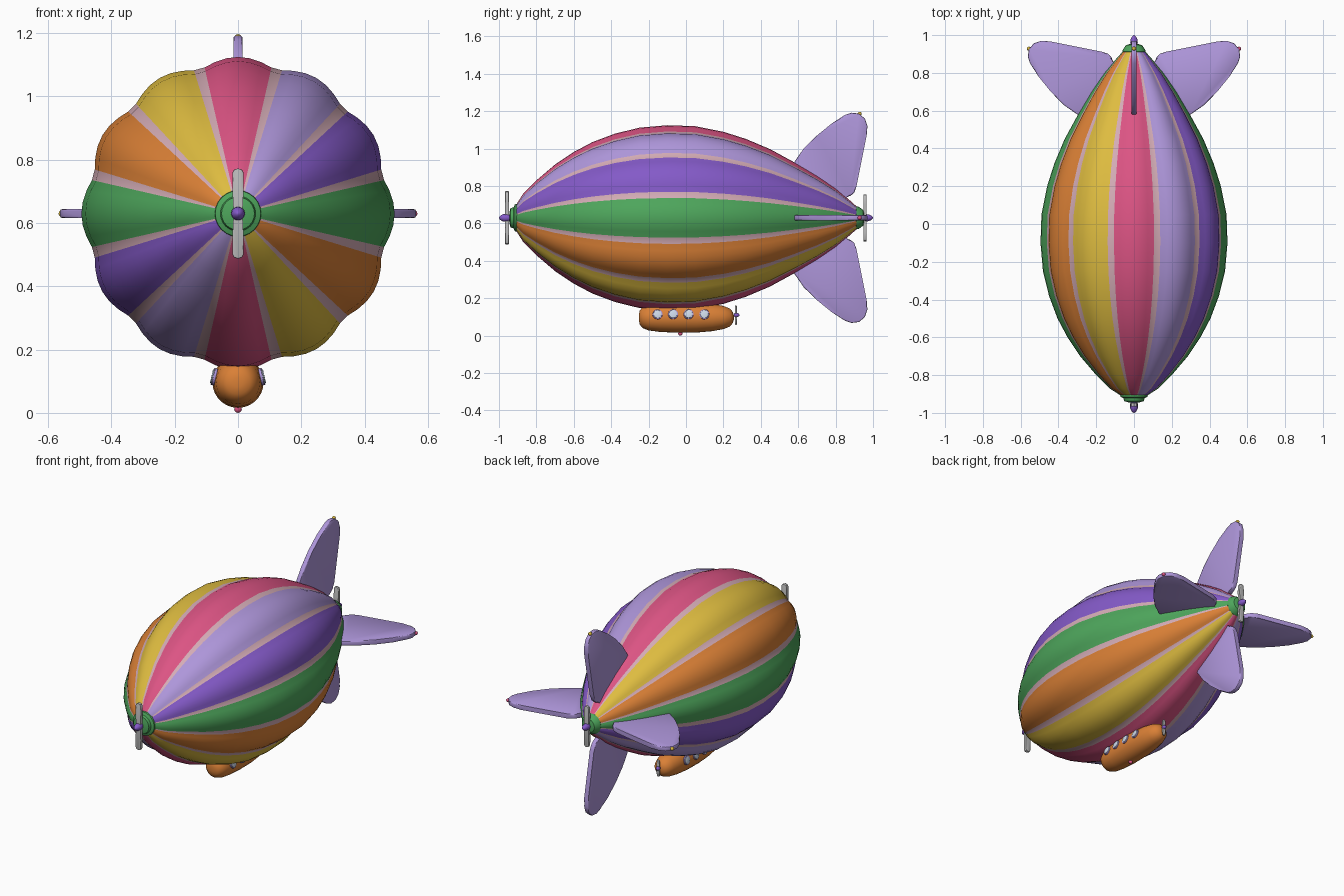
import bpy, bmesh, math
from mathutils import Vector

if "Cube" in bpy.data.objects:
    bpy.data.objects.remove(bpy.data.objects["Cube"])

AXIS = 0.63  # height of the envelope centre line


def material(name, rgb):
    lin = [(c / 255 / 12.92) if c < 11 else ((c / 255 + 0.055) / 1.055) ** 2.4 for c in rgb]
    m = bpy.data.materials.new(name)
    m.diffuse_color = (*lin, 1)
    m.use_nodes = True
    m.node_tree.nodes["Principled BSDF"].inputs["Base Color"].default_value = m.diffuse_color
    return m


PINK = material("pink", (220, 84, 132))
LAVENDER = material("lavender", (174, 150, 218))
PURPLE = material("purple", (132, 90, 200))
GREEN = material("green", (78, 166, 92))
ORANGE = material("orange", (218, 128, 54))
YELLOW = material("yellow", (222, 188, 64))
SEAM = material("seam_rose", (212, 172, 182))
GREY = material("light_grey", (188, 188, 188))
PANE = material("pale_glass", (208, 220, 236))


def finish(name, bm, mats, angle=35):
    bmesh.ops.recalc_face_normals(bm, faces=bm.faces)
    me = bpy.data.meshes.new(name)
    bm.to_mesh(me)
    bm.free()
    for m in mats:
        me.materials.append(m)
    ob = bpy.data.objects.new(name, me)
    bpy.context.collection.objects.link(ob)
    bpy.ops.object.select_all(action='DESELECT')
    ob.select_set(True)
    bpy.context.view_layer.objects.active = ob
    bpy.ops.object.shade_smooth_by_angle(angle=math.radians(angle))
    return ob


def loft(name, profile, angles, mats, zc=AXIS, swell=lambda i: 1, mat_rule=lambda i: 0, angle=35):
    """Revolve (y, radius) points round the y axis, closing both ends."""
    bm = bmesh.new()
    rings = [[bm.verts.new((r * swell(i) * math.sin(a), y, zc + r * swell(i) * math.cos(a)))
              for i, a in enumerate(angles)] for y, r in profile]
    n = len(angles)
    for p, q in zip(rings, rings[1:]):
        for i in range(n):
            f = bm.faces.new((p[i], p[(i + 1) % n], q[(i + 1) % n], q[i]))
            f.material_index = mat_rule(i)
    bm.faces.new(rings[0])
    bm.faces.new(rings[-1])
    return finish(name, bm, mats, angle)


def turn(name, profile, mat, zc=AXIS, n=24):
    return loft(name, profile, [2 * math.pi * i / n for i in range(n)], [mat], zc)


def plate(name, outline, place, thick, mat, bevel):
    """Flat plate from a 2D outline; place(u, v, w) maps to 3D."""
    bm = bmesh.new()
    lo, hi = [[bm.verts.new(place(u, v, w)) for u, v in outline] for w in (-thick / 2, thick / 2)]
    caps = [bm.faces.new(lo), bm.faces.new(hi)]
    rim = [e for f in caps for e in f.edges]
    n = len(lo)
    for i in range(n):
        bm.faces.new((lo[i], lo[(i + 1) % n], hi[(i + 1) % n], hi[i]))
    bmesh.ops.bevel(bm, geom=rim, offset=bevel, segments=2, affect='EDGES', profile=0.5)
    return finish(name, bm, [mat])


def ball(name, loc, r, mat):
    bm = bmesh.new()
    bmesh.ops.create_uvsphere(bm, u_segments=12, v_segments=8, radius=r)
    bmesh.ops.translate(bm, verts=bm.verts, vec=loc)
    return finish(name, bm, [mat], 60)


# Envelope: twelve bulging gores with narrow seam bands between them
hull = [(-0.925, 0.04), (-0.905, 0.075), (-0.87, 0.13), (-0.8, 0.2), (-0.7, 0.285), (-0.6, 0.352),
        (-0.5, 0.405), (-0.38, 0.45), (-0.25, 0.482), (-0.1, 0.495), (0.05, 0.49), (0.2, 0.46),
        (0.32, 0.422), (0.45, 0.367), (0.58, 0.296), (0.7, 0.225), (0.8, 0.157), (0.88, 0.09), (0.935, 0.04)]
STEPS, HALF = 6, 2.1
angles, bulge = [], []
for g in range(12):
    for k in range(STEPS + 1):
        t = k / STEPS
        angles.append(math.radians(30 * g - 15 + HALF + (30 - 2 * HALF) * t))
        bulge.append(0.957 + 0.043 * math.sin(math.pi * t))
loft("envelope", hull, angles, [PINK, LAVENDER, PURPLE, GREEN, ORANGE, YELLOW, SEAM],
     swell=lambda i: bulge[i],
     mat_rule=lambda i: 6 if i % (STEPS + 1) == STEPS else (i // (STEPS + 1)) % 6, angle=40)

# Nose and tail caps
turn("nose_cap", [(-0.885, 0.07), (-0.9, 0.074), (-0.915, 0.072), (-0.922, 0.056), (-0.938, 0.052), (-0.944, 0.03)], GREEN)
turn("tail_cap", [(0.9, 0.056), (0.912, 0.062), (0.925, 0.058), (0.947, 0.042), (0.952, 0.025)], GREEN)


# Propellers: a two-ended blade and a rounded hub
def propeller(name, y, z, half, width, sgn, hub_r, hub_len):
    w = width / 2
    side = [(w * 0.6, 0), (w, half * 0.55), (w, half - w * 0.8), (w * 0.7, half - w * 0.25), (0, half)]
    top = side + [(-u, v) for u, v in side[-2:0:-1]]
    outline = top + [(-u, -v) for u, v in top]
    plate(name + "_blades", outline, lambda u, v, d: (u, y + d, z + v), 0.016 * half / 0.14 + 0.003, GREY, 0.003)
    prof = [(y + sgn * hub_len * (t - 0.35), hub_r * s) for t, s in
            ((0, 0.6), (0.15, 0.85), (0.4, 1), (0.65, 0.9), (0.85, 0.6), (0.96, 0.3), (1, 0.05))]
    turn(name + "_hub", prof, PURPLE, z, 16)


propeller("nose_propeller", -0.957, AXIS, 0.143, 0.036, -1, 0.022, 0.066)
propeller("tail_propeller", 0.957, AXIS, 0.126, 0.032, 1, 0.02, 0.066)
propeller("cabin_propeller", 0.267, 0.11, 0.052, 0.018, 1, 0.012, 0.03)

# Four tail fins, outline given as (y, distance from the axis)
fin = [(0.575, 0.25), (0.58, 0.3), (0.63, 0.372), (0.7, 0.44), (0.78, 0.505), (0.85, 0.55), (0.885, 0.562),
       (0.925, 0.557), (0.957, 0.53), (0.97, 0.49), (0.966, 0.44), (0.94, 0.31), (0.912, 0.17),
       (0.9, 0.135), (0.88, 0.118), (0.85, 0.112), (0.82, 0.1)]
for name, deg, lamp in (("top", 0, YELLOW), ("right", 90, PINK), ("bottom", 180, None), ("left", 270, YELLOW)):
    s, c = math.sin(math.radians(deg)), math.cos(math.radians(deg))
    place = lambda u, v, w: (v * s + w * c, u, AXIS + v * c - w * s)
    plate(name + "_fin", fin, place, 0.028, LAVENDER, 0.006)
    if lamp:
        ball(name + "_fin_lamp", place(0.928, 0.556, 0), 0.011, lamp)

# Cabin slung under the envelope
turn("cabin", [(-0.252, 0.015), (-0.247, 0.038), (-0.232, 0.056), (-0.2, 0.069), (-0.14, 0.077), (-0.05, 0.081),
               (0.06, 0.08), (0.14, 0.073), (0.2, 0.062), (0.235, 0.048), (0.25, 0.03), (0.256, 0.01)],
     ORANGE, 0.097, 28)
ball("belly_lamp", (0, -0.03, 0.012), 0.012, PINK)

# Round windows with frames on both sides of the cabin
circle = [(math.cos(2 * math.pi * i / 20), math.sin(2 * math.pi * i / 20)) for i in range(20)]
tilt = math.radians(13)
for side, label in ((1, "right"), (-1, "left")):
    out = Vector((side * math.cos(tilt), 0, math.sin(tilt)))
    up = Vector((-side * math.sin(tilt), 0, math.cos(tilt)))
    for i, y in enumerate((-0.152, -0.069, 0.014, 0.098)):
        for part, rad, depth, mat in (("frame", 0.027, 0.0785, LAVENDER), ("pane", 0.022, 0.0815, PANE)):
            if abs(y) > 0.09:
                depth -= 0.003
            mid = Vector((0, y, 0.097)) + out * depth
            plate(f"{label}_window_{part}_{i + 1}", [(u * rad, v * rad) for u, v in circle],
                  lambda u, v, w: mid + Vector((0, u, 0)) + up * v + out * w, 0.009, mat, 0.002)
